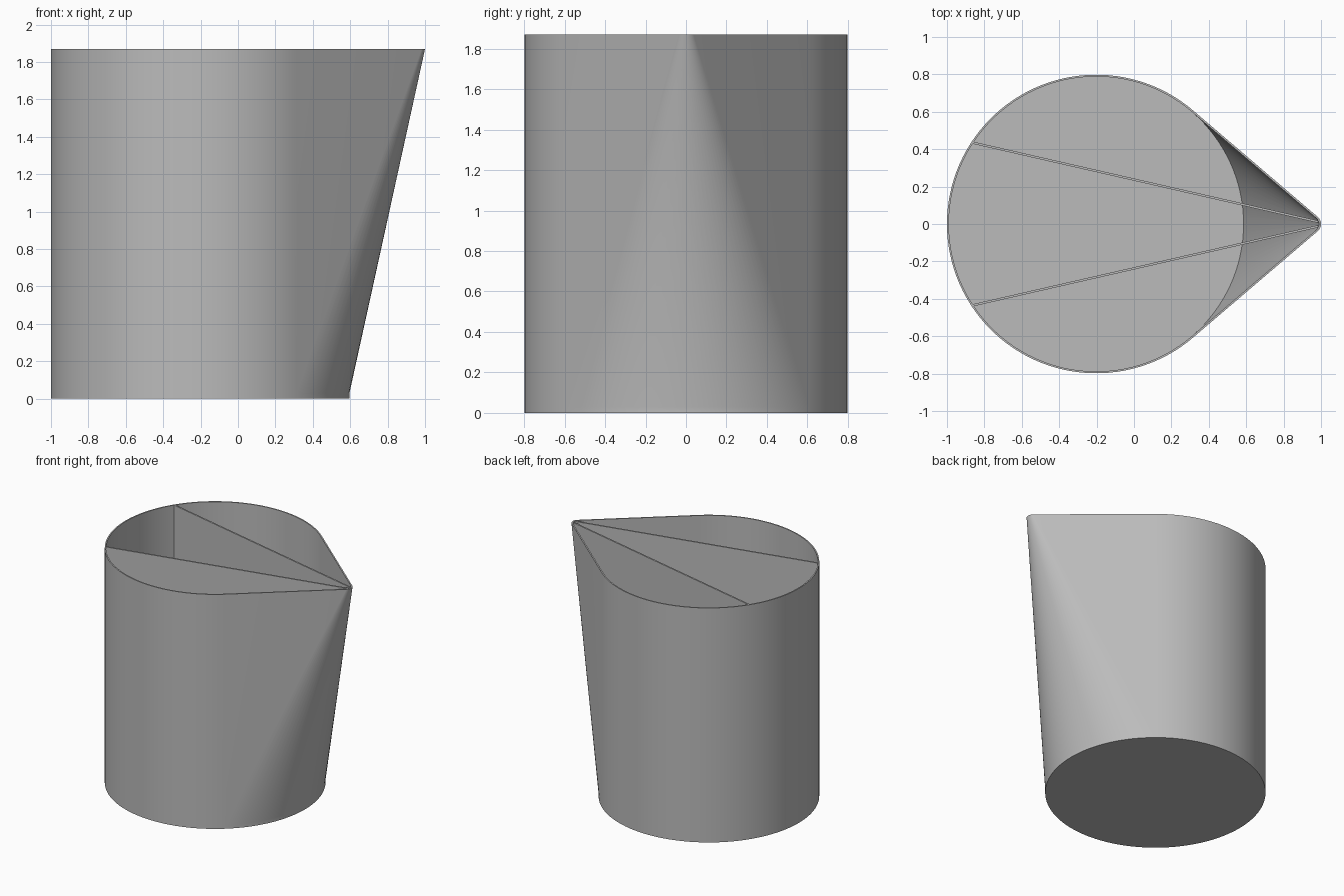
import bpy, bmesh, math
from mathutils import Vector

if "Cube" in bpy.data.objects:
    bpy.data.objects.remove(bpy.data.objects["Cube"])

R, TIP_R = 0.798, 0.05          # body and spout tip radii
CX = -1 + R                     # body axis
TIP_X = 1 - TIP_R               # spout tip centre
HEIGHT, FLOOR, WALL = 1.87, 0.03, 0.01
TANGENT = math.acos((R - TIP_R) / (TIP_X - CX))

grey = bpy.data.materials.new("plain grey")
grey.diffuse_color = (0.5, 0.5, 0.5, 1)
grey.use_nodes = True
grey.node_tree.nodes["Principled BSDF"].inputs["Base Color"].default_value = grey.diffuse_color


def finish(bm, name):
    bmesh.ops.recalc_face_normals(bm, faces=bm.faces)
    mesh = bpy.data.meshes.new(name)
    bm.to_mesh(mesh)
    bm.free()
    mesh.materials.append(grey)
    obj = bpy.data.objects.new(name, mesh)
    bpy.context.collection.objects.link(obj)
    return obj


# Outline stations: angle, and whether the rim point belongs to the spout tip
stations = [(-TANGENT + 2 * TANGENT * i / 32, True) for i in range(33)]
stations += [(TANGENT + (2 * math.pi - 2 * TANGENT) * i / 88, False) for i in range(89)]


def ring(bm, z, inset, spout):
    verts, last = [], None
    for a, tip in stations:
        at_tip = tip and spout
        r = (TIP_R if at_tip else R) - inset
        cx = TIP_X if at_tip else CX
        p = Vector((cx + r * math.cos(a), r * math.sin(a), z))
        # coincident points share a vertex
        if last and (p - last.co).length < 1e-5:
            verts.append(last)
        elif verts and (p - verts[0].co).length < 1e-5:
            verts.append(verts[0])
        else:
            last = bm.verts.new(p)
            verts.append(last)
    return verts


def unique(seq):
    return list(dict.fromkeys(seq))


# Cup: outer wall, rim, inner wall, with a flat floor inside and outside
bm = bmesh.new()
rings = [ring(bm, 0, 0, False), ring(bm, FLOOR, 0, False), ring(bm, HEIGHT, 0, True),
         ring(bm, HEIGHT, WALL, True), ring(bm, FLOOR, WALL, False)]
for lo, hi in zip(rings, rings[1:]):
    n = len(lo)
    for i in range(n):
        j = (i + 1) % n
        corners = unique((lo[i], lo[j], hi[j], hi[i]))
        if len(corners) > 2:
            bm.faces.new(corners)
bm.faces.new(unique(rings[0]))
bm.faces.new(unique(rings[-1]))
cup = finish(bm, "spouted_cup")
bpy.context.view_layer.objects.active = cup
cup.select_set(True)
bpy.ops.object.shade_smooth_by_angle(angle=math.radians(30))

# Upright dividers fanning out from the spout to the back of the cup
for side, name in ((1, "rear_divider"), (-1, "front_divider")):
    back = Vector((-0.864, 0.435 * side, 0))
    tip = Vector((0.985, 0.012 * side, 0))
    foot = back.lerp(tip, (0.585 - back.x) / (tip.x - back.x))
    across = (tip - back).cross(Vector((0, 0, 1))).normalized() * 0.006
    top, base = Vector((0, 0, HEIGHT - 0.001)), Vector((0, 0, FLOOR - 0.005))
    outline = [back + base, foot + base, tip + top, back + top]
    bm = bmesh.new()
    a = [bm.verts.new(p - across) for p in outline]
    b = [bm.verts.new(p + across) for p in outline]
    bm.faces.new(a)
    bm.faces.new(b[::-1])
    for i in range(4):
        j = (i + 1) % 4
        bm.faces.new((a[i], b[i], b[j], a[j]))
    finish(bm, name)
